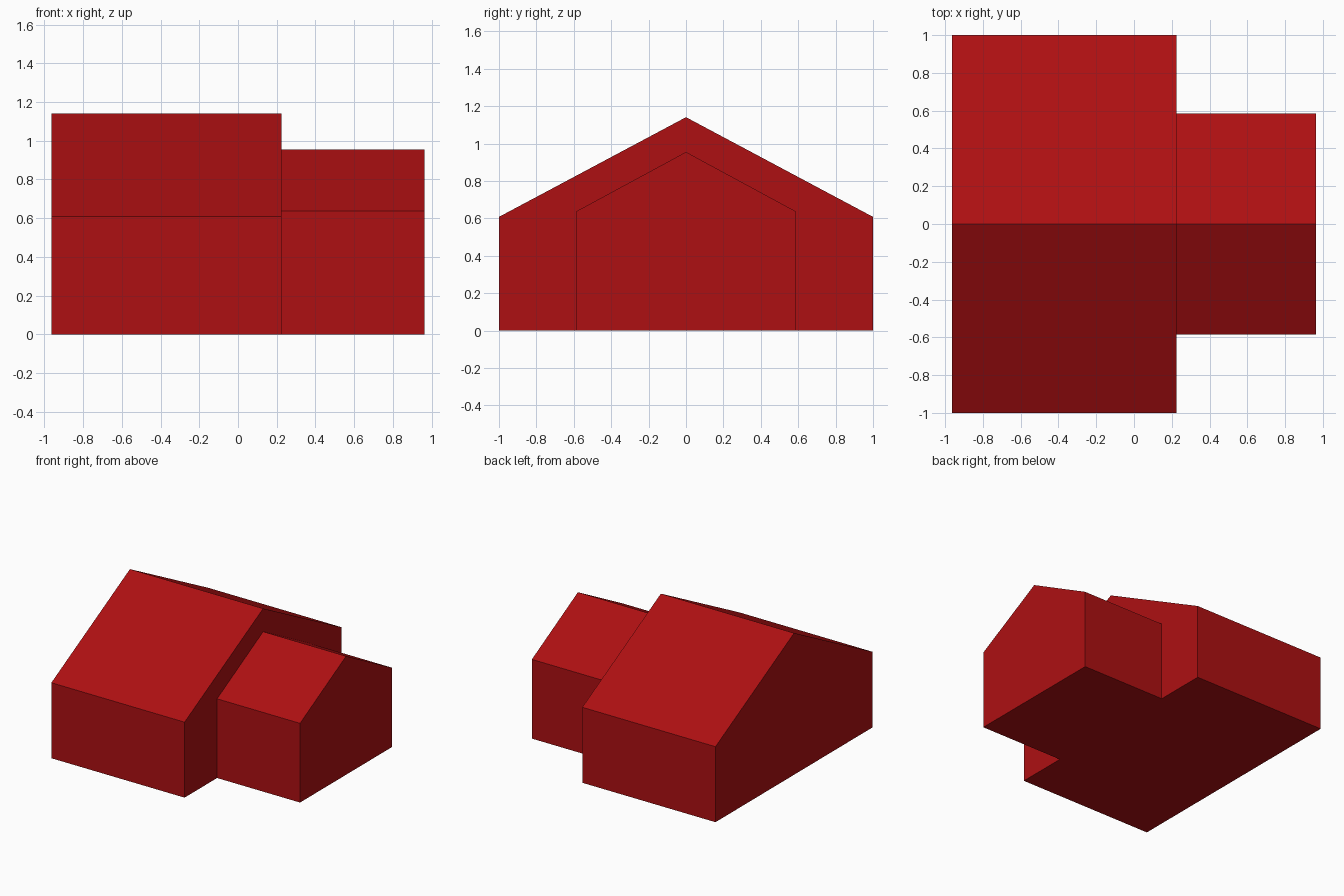
import bpy
import bmesh

cube = bpy.data.objects.get("Cube")
if cube:
    bpy.data.objects.remove(cube, do_unlink=True)

# Single flat red for the whole building
red = bpy.data.materials.new("barn red")
red.use_nodes = True
colour = (0.42, 0.005, 0.006, 1.0)
red.diffuse_color = colour
red.node_tree.nodes["Principled BSDF"].inputs["Base Color"].default_value = colour


def gabled_block(name, x_start, x_end, half_width, eave, ridge):
    """Extrude a gable profile along x into a closed block."""
    profile = [(-half_width, 0), (half_width, 0), (half_width, eave),
               (0, ridge), (-half_width, eave)]
    bm = bmesh.new()
    gable = bm.faces.new([bm.verts.new((x_start, y, z)) for y, z in profile])
    result = bmesh.ops.extrude_face_region(bm, geom=[gable], use_keep_orig=True)
    moved = [v for v in result["geom"] if isinstance(v, bmesh.types.BMVert)]
    bmesh.ops.translate(bm, verts=moved, vec=(x_end - x_start, 0, 0))
    bmesh.ops.recalc_face_normals(bm, faces=bm.faces)
    mesh = bpy.data.meshes.new(name)
    bm.to_mesh(mesh)
    bm.free()
    mesh.materials.append(red)
    obj = bpy.data.objects.new(name, mesh)
    bpy.context.collection.objects.link(obj)
    return obj


# Large main house and the narrower wing against its left wall
gabled_block("main_house", -0.963, 0.224, 1.0, 0.608, 1.141)
gabled_block("side_wing", 0.224, 0.963, 0.586, 0.638, 0.955)
